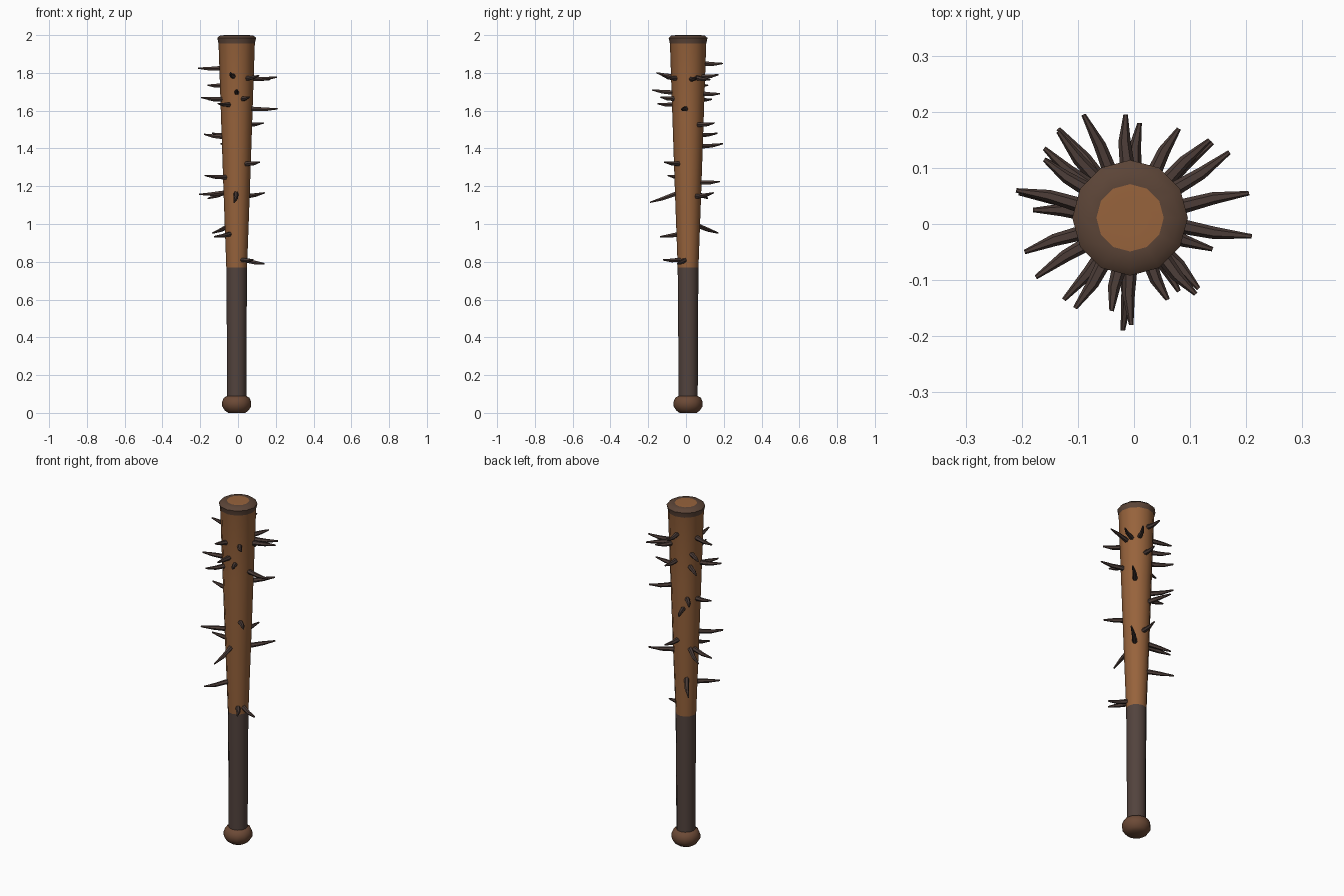
import bpy, bmesh, math
from mathutils import Vector

if "Cube" in bpy.data.objects:
    bpy.data.objects.remove(bpy.data.objects["Cube"])

CX, CY = -0.007, 0.011   # bat axis


def material(name, rgb):
    m = bpy.data.materials.new(name)
    m.diffuse_color = (*rgb, 1)
    m.use_nodes = True
    m.node_tree.nodes["Principled BSDF"].inputs["Base Color"].default_value = m.diffuse_color
    return m


WOOD = material("orange wood", (0.31, 0.125, 0.045))
GRIP = material("dark grip", (0.085, 0.056, 0.047))
KNOB = material("brown knob", (0.15, 0.068, 0.037))
RIM = material("worn rim", (0.105, 0.058, 0.038))
NAIL = material("dark nail", (0.072, 0.046, 0.039))


def finish(name, bm, mats, angle=40):
    bmesh.ops.recalc_face_normals(bm, faces=bm.faces)
    me = bpy.data.meshes.new(name)
    bm.to_mesh(me)
    bm.free()
    ob = bpy.data.objects.new(name, me)
    bpy.context.collection.objects.link(ob)
    for m in mats:
        me.materials.append(m)
    bpy.ops.object.select_all(action='DESELECT')
    ob.select_set(True)
    bpy.context.view_layer.objects.active = ob
    bpy.ops.object.shade_smooth_by_angle(angle=math.radians(angle))
    return ob


def loft(bm, rings, bands=None):
    """Join rings of points with quads; bands gives a material per gap."""
    rows = [[bm.verts.new(p) for p in r] for r in rings]
    n = len(rows[0])
    for k, (a, b) in enumerate(zip(rows, rows[1:])):
        for i in range(n):
            j = (i + 1) % n
            f = bm.faces.new((a[i], a[j], b[j], b[i]))
            f.material_index = bands[k] if bands else 0
    for row, mi in ((rows[0], bands[0] if bands else 0),
                    (rows[-1], bands[-1] if bands else 0)):
        bm.faces.new(row).material_index = mi


def turned(name, profile, mats, bands=None, sides=12):
    bm = bmesh.new()
    loft(bm, [[(CX + r * math.cos(t), CY + r * math.sin(t), z)
               for t in (2 * math.pi * i / sides for i in range(sides))]
              for r, z in profile], bands)
    return finish(name, bm, mats)


def bat_radius(z):
    return 0.056 + (z - 0.77) / (1.95 - 0.77) * 0.04


# Knob, grip and tapered barrel with a worn end
turned("knob", [(0.045, 0.0), (0.062, 0.012), (0.077, 0.035), (0.077, 0.058),
                (0.068, 0.08), (0.05, 0.09)], [KNOB])
turned("grip", [(0.051, 0.08), (0.052, 0.4), (0.055, 0.77)], [GRIP])
turned("barrel", [(0.055, 0.77), (bat_radius(1.15), 1.15), (bat_radius(1.55), 1.55),
                  (0.096, 1.955), (0.103, 1.985), (0.088, 1.998), (0.06, 2.0), (0.03, 2.0)],
       [WOOD, RIM], [0, 0, 0, 1, 1, 1, 0])

# Nail tips (x, y, z) and rise from root to tip
NAILS = [
    (-0.21, 0.06, 1.825, 0), (-0.015, 0.195, 1.85, 0), (-0.04, -0.155, 1.80, .02),
    (0.205, 0.055, 1.777, .01), (0.17, 0.128, 1.765, -.01), (0.08, 0.17, 1.79, .01),
    (0.11, -0.125, 1.785, .015), (-0.16, 0.115, 1.735, 0), (-0.005, -0.18, 1.71, .015),
    (0.01, 0.18, 1.69, 0), (-0.195, -0.05, 1.67, .01), (-0.16, 0.135, 1.66, 0),
    (0.06, -0.135, 1.672, .01), (-0.105, -0.15, 1.637, .005), (0.21, -0.022, 1.61, 0),
    (0.135, 0.15, 1.535, .01), (-0.18, 0.025, 1.475, .015), (-0.135, 0.165, 1.48, .01),
    (-0.09, 0.195, 1.425, -.015 + .03), (0.115, -0.115, 1.328, .01),
    (-0.175, -0.095, 1.257, .01), (0.01, 0.18, 1.225, .005), (-0.205, 0.055, 1.157, -.01),
    (0.14, 0.145, 1.165, .02), (-0.16, 0.115, 1.135, -.04), (-0.02, -0.19, 1.115, -.05),
    (-0.135, 0.17, 0.952, -.045), (-0.125, -0.135, 0.933, -.015),
    (0.14, -0.045, 0.79, -.02), (0.08, -0.12, 0.81, 0),
]


def nail(i, x, y, z, rise):
    out = Vector((x - CX, y - CY, 0)).normalized()
    side = Vector((-out.y, out.x, 0))
    tip = Vector((x, y, z))
    root = Vector((CX, CY, z - rise)) + out * (bat_radius(z) - 0.015)
    mid = root.lerp(tip, 0.55) + side * (0.004 if i % 2 else -0.004)
    mid.z -= 0.003
    bm = bmesh.new()
    loft(bm, [[p + side * r * math.cos(t) + Vector((0, 0, r * math.sin(t)))
               for t in (math.pi * k / 3 for k in range(6))]
              for p, r in ((root, 0.014), (mid, 0.011), (tip, 0.004))])
    finish(f"nail_{i + 1}", bm, [NAIL])


for i, n in enumerate(NAILS):
    nail(i, *n)
